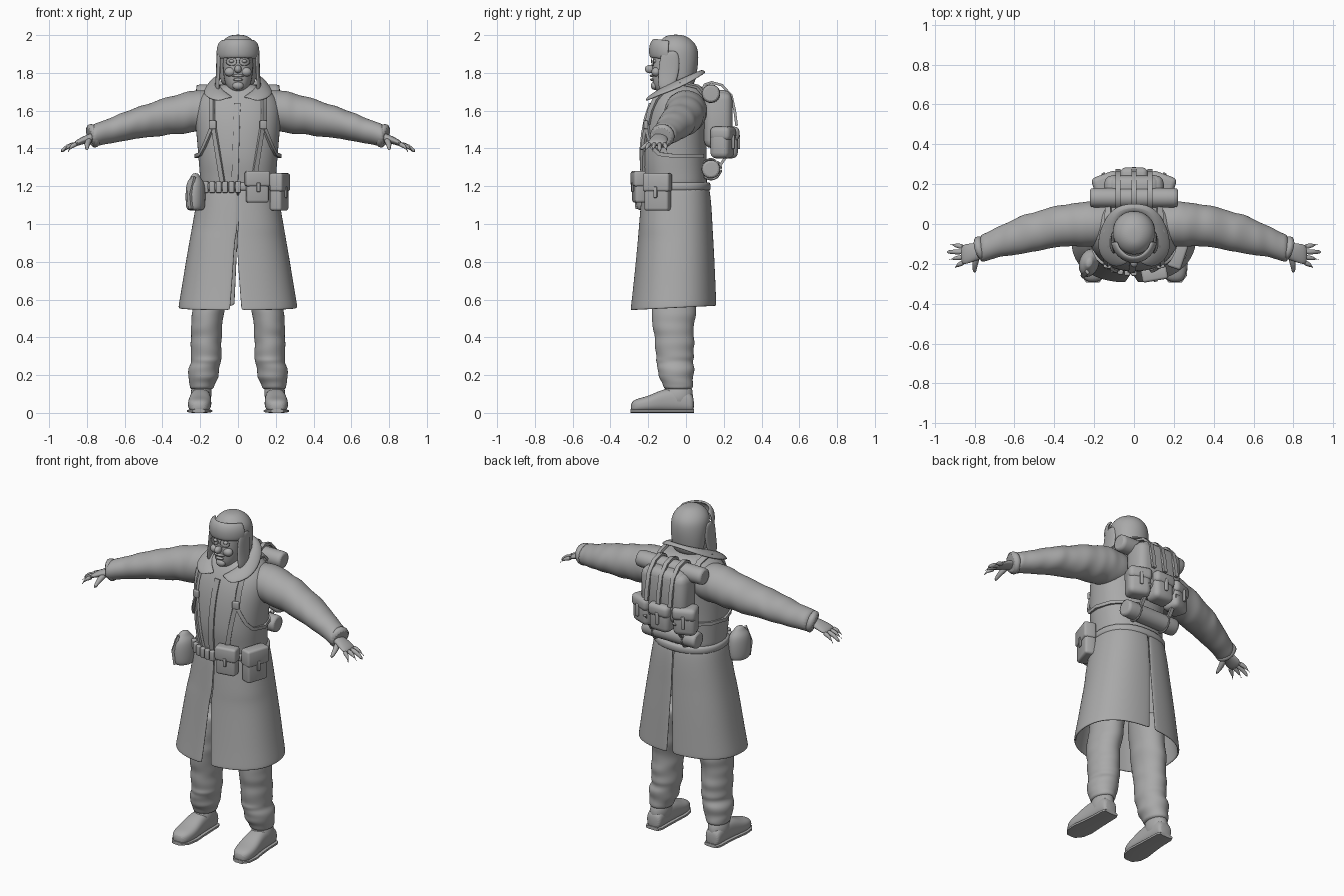
import bpy, bmesh, math, random
from mathutils import Vector as V, Matrix

random.seed(4)
cube = bpy.data.objects.get("Cube")
if cube:
    bpy.data.objects.remove(cube)

grey = bpy.data.materials.new("plain_grey")
grey.use_nodes = True
grey.diffuse_color = (0.4, 0.4, 0.4, 1)
grey.node_tree.nodes["Principled BSDF"].inputs["Base Color"].default_value = (0.4, 0.4, 0.4, 1)
parts = []


def finish(name, bm, mirror=False, smooth=0, thick=0):
    bmesh.ops.recalc_face_normals(bm, faces=bm.faces)
    me = bpy.data.meshes.new(name)
    bm.to_mesh(me)
    bm.free()
    me.materials.append(grey)
    ob = bpy.data.objects.new(name, me)
    bpy.context.collection.objects.link(ob)
    if mirror:
        ob.modifiers.new("mirror", 'MIRROR').use_clip = True
    if thick:
        m = ob.modifiers.new("thickness", 'SOLIDIFY')
        m.thickness, m.offset = thick, 0
    if smooth:
        m = ob.modifiers.new("rounding", 'SUBSURF')
        m.levels = m.render_levels = smooth
    parts.append(ob)
    return ob


def loft(name, sections, n=20, p=2.0, mirror=False, smooth=1, turn=0.0):
    """Skin over sections (centre, half axis u, half axis v)."""
    bm = bmesh.new()
    rings = []
    for c, u, v in sections:
        ring = []
        for i in range(n):
            a = turn + math.tau * i / n
            co, si = math.cos(a), math.sin(a)
            k = (abs(co) ** p + abs(si) ** p) ** (-1 / p)
            ring.append(bm.verts.new(V(c) + V(u) * co * k + V(v) * si * k))
        rings.append(ring)
    for r, q in zip(rings, rings[1:]):
        for i in range(n):
            bm.faces.new((r[i], r[(i + 1) % n], q[(i + 1) % n], q[i]))
    bm.faces.new(rings[0])
    bm.faces.new(rings[-1])
    return finish(name, bm, mirror, smooth)


def upright(rows):
    """Sections from rows (z, centre x, front y, back y, half width)."""
    return [((x, (f + b) / 2, z), (w, 0, 0), (0, (b - f) / 2, 0)) for z, x, f, b, w in rows]


def creased(rows, count, amount):
    """Resample rows evenly and add cloth folds."""
    out = []
    for i in range(count):
        t = i / (count - 1) * (len(rows) - 1)
        k = min(int(t), len(rows) - 2)
        row = [a + (b - a) * (t - k) for a, b in zip(rows[k], rows[k + 1])]
        out.append([row[0]] + [r + random.uniform(-amount, amount) for r in row[1:]])
    return out


def tube(name, pts, radii, mirror=False, n=10):
    secs = []
    for i, pt in enumerate(pts):
        t = (V(pts[min(i + 1, len(pts) - 1)]) - V(pts[max(i - 1, 0)])).normalized()
        u = t.orthogonal().normalized()
        secs.append((pt, u * radii[i], t.cross(u) * radii[i]))
    return loft(name, secs, n, mirror=mirror)


def ribbon(name, pts, width, mirror=False, thick=0.014, hub=(0, -0.05)):
    """Flat strap that faces away from the body axis."""
    secs = []
    for i, pt in enumerate(pts):
        t = (V(pts[min(i + 1, len(pts) - 1)]) - V(pts[max(i - 1, 0)])).normalized()
        out = V((pt[0] - hub[0], pt[1] - hub[1], max(0, (pt[2] - 1.62) * 3)))
        side = t.cross(out).normalized()
        secs.append((pt, side * width * 0.71, t.cross(side) * thick * 0.71))
    return loft(name, secs, 4, mirror=mirror, smooth=0, turn=math.pi / 4)


def patch(name, rows, thick, mirror=False, smooth=2):
    bm = bmesh.new()
    g = [[bm.verts.new(c) for c in r] for r in rows]
    for r, q in zip(g, g[1:]):
        for i in range(len(r) - 1):
            bm.faces.new((r[i], r[i + 1], q[i + 1], q[i]))
    return finish(name, bm, mirror, smooth, thick)


def box(name, c, size, turn=0.0, bevel=0.012, mirror=False):
    bm = bmesh.new()
    bmesh.ops.create_cube(bm, size=1)
    bmesh.ops.scale(bm, vec=size, verts=bm.verts)
    bmesh.ops.bevel(bm, geom=bm.edges[:], offset=bevel, segments=3, profile=0.5, affect='EDGES')
    bm.transform(Matrix.Translation(c) @ Matrix.Rotation(turn, 4, 'Z'))
    return finish(name, bm, mirror)


def ball(name, c, r, mirror=False):
    bm = bmesh.new()
    bmesh.ops.create_uvsphere(bm, u_segments=16, v_segments=10, radius=1)
    bm.transform(Matrix.Translation(c) @ Matrix.Diagonal((*r, 1)))
    return finish(name, bm, mirror)


# Coat body
TORSO = [(1.15, 0, -.225, .115, .2), (1.24, 0, -.225, .11, .2), (1.32, 0, -.24, .11, .208),
         (1.42, 0, -.237, .11, .215), (1.52, 0, -.225, .115, .225), (1.6, 0, -.205, .12, .23),
         (1.66, 0, -.18, .115, .215), (1.71, 0, -.15, .1, .17), (1.745, 0, -.12, .07, .1)]
loft("coat_body", upright(TORSO), 28, 2.3, smooth=2)


def on_coat(x, z, back=False, lift=0.008):
    for lo, hi in zip(TORSO, TORSO[1:]):
        if lo[0] <= z <= hi[0]:
            t = (z - lo[0]) / (hi[0] - lo[0])
            f, b, w = (lo[k] + (hi[k] - lo[k]) * t for k in (2, 3, 4))
            d = max(0, 1 - min(1, abs(x) / w) ** 2.3) ** (1 / 2.3) * (b - f) / 2
            return (x, (f + b) / 2 + (d + lift if back else -d - lift), z)


# Coat skirt with front and back vents
SKIRT = [(1.2, .2, -.225, .118), (1.1, .217, -.235, .13), (.97, .24, -.246, .136), (.94, .245, -.248, .138),
         (.8, .27, -.262, .146), (.66, .292, -.277, .152), (.57, .308, -.288, .156), (.555, .309, -.29, .156)]
for side, label in ((1, "left"), (-1, "right")):
    rows = []
    for z, w, f, b in SKIRT:
        gap = max(0, .97 - z) * .22
        row = []
        for i in range(17):
            a = gap + (math.pi - 1.6 * gap) * i / 16
            s, c = math.sin(a), math.cos(a)
            k = (abs(s) ** 2.4 + abs(c) ** 2.4) ** (-1 / 2.4)
            drop = (1.2 - z) / .65 * .012 * c
            row.append((side * w * s * k - .012 * max(0, c) * (gap > 0), (f + b) / 2 - (b - f) / 2 * c * k, z - drop))
        rows.append(row)
    patch("coat_skirt_" + label, rows, .012)

# Sleeves, hands and fingers
ARM = [(.08, 0, 1.6, .1, .1), (.2, 0, 1.6, .115, .112), (.31, -.005, 1.585, .108, .108), (.42, -.02, 1.56, .102, .097),
       (.54, -.045, 1.535, .098, .085), (.66, -.085, 1.5, .083, .072), (.78, -.128, 1.463, .07, .056)]
HAND = [(.75, -.135, 1.46, .037, .03), (.79, -.14, 1.455, .042, .023), (.84, -.15, 1.435, .053, .019), (.87, -.155, 1.422, .046, .013)]
for name, rows in (("sleeves", creased(ARM, 20, .004)), ("palms", HAND)):
    loft(name, [((x, y, z), (0, a, 0), (0, 0, b)) for x, y, z, a, b in rows], mirror=True, smooth=2)
tube("cuffs", [(.745, -.117, 1.473), (.765, -.122, 1.468), (.79, -.13, 1.46)], [.06, .066, .064], True, 18)
for i, (y, tx, ty) in enumerate([(-.115, .925, -.1), (-.14, .94, -.14), (-.165, .93, -.18), (-.19, .9, -.222)]):
    mid = ((.86 + tx) / 2 + .005, (y + ty) / 2, 1.413)
    tube("fingers_%d" % (i + 1), [(.85, y, 1.425), mid, (tx, ty, 1.38)], [.015, .013, .008], True)
tube("thumbs", [(.785, -.155, 1.45), (.8, -.2, 1.425), (.8, -.247, 1.392)], [.02, .016, .009], True)

# Trousers and boots
LEG = [(.78, .13, -.17, .06, .09), (.6, .15, -.18, .055, .09), (.5, .167, -.177, .05, .087), (.4, .167, -.17, .045, .082),
       (.3, .172, -.16, .042, .083), (.25, .175, -.158, .042, .085), (.18, .182, -.14, .04, .075), (.12, .19, -.115, .035, .058)]
loft("trousers", upright(creased(LEG, 20, .006)), mirror=True, smooth=2)
loft("boot_shafts", upright([(.03, .198, -.12, .04, .055), (.09, .197, -.125, .038, .056), (.16, .19, -.11, .034, .056)]), mirror=True)
FOOT = [(.043, .198, .04, .04), (.02, .198, .055, .05), (-.06, .198, .065, .052), (-.13, .2, .06, .057),
        (-.2, .203, .042, .064), (-.26, .206, .036, .056), (-.293, .207, .026, .03)]
loft("boots", [((x, y, h + .004), (w, 0, 0), (0, 0, h)) for y, x, h, w in FOOT], 20, 2.8, True, 2)
loft("boot_soles", [((x, y, .01), (w + .003, 0, 0), (0, 0, .01)) for y, x, h, w in FOOT], 12, 5, True, 0)

# Head: face, features, fur cap
loft("neck", upright([(1.66, 0, -.15, .03, .085), (1.78, 0, -.13, .03, .075)]))
loft("face", upright([(1.695, 0, -.15, -.03, .03), (1.72, 0, -.172, 0, .06), (1.77, 0, -.18, .02, .076),
                      (1.83, 0, -.18, .03, .08), (1.88, 0, -.175, .03, .08), (1.94, 0, -.16, .03, .07)]), 20, 2.3, smooth=2)
ball("nose", (0, -.192, 1.82), (.019, .026, .022))
ball("cheeks", (.042, -.158, 1.805), (.03, .025, .025), True)
ball("upper_lip", (0, -.178, 1.785), (.034, .014, .008))
ball("lower_lip", (0, -.176, 1.764), (.026, .014, .008))
ball("chin", (0, -.166, 1.732), (.03, .02, .022))
ball("eyes", (.033, -.165, 1.862), (.014, .014, .01), True)
rim = [(.035 + .029 * math.cos(a), -.183 + .012 * abs(math.cos(a / 2)) ** 2, 1.86 + .023 * math.sin(a))
       for a in [math.tau * i / 16 for i in range(17)]]
tube("spectacle_rims", rim, [.003] * 17, True, 6)
loft("cap", upright([(1.72, 0, -.075, .04, .085), (1.78, 0, -.1, .055, .098), (1.85, 0, -.12, .066, .106),
                     (1.91, 0, -.155, .067, .109), (1.95, 0, -.155, .055, .1), (1.985, 0, -.125, .02, .07),
                     (2.003, 0, -.09, -.02, .03)]), 24, smooth=2)
arc = [-1.35 + 2.7 * i / 12 for i in range(13)]
patch("cap_front_flap", [[(r * math.sin(a), -.065 - (r + .012) * math.cos(a), z + .012 * math.cos(a)) for a in arc]
      for z, r in ((1.868, .106), (1.89, .113), (1.93, .113), (1.958, .1), (1.965, .085))], .014)
patch("ear_flaps", [[(x - .012, f, z), (x, (f + b) / 2, z), (x - .004, b, z)] for z, x, f, b in
      ((1.92, .108, -.13, -.04), (1.85, .108, -.145, -.03), (1.78, .11, -.15, -.04), (1.73, .116, -.15, -.06), (1.695, .112, -.13, -.085))],
      .018, True)

# Collar and front closure
INNER = [(.012, -.19, 1.665), (.085, -.15, 1.705), (.105, -.05, 1.755), (.08, .04, 1.79), (0, .068, 1.795)]
OUTER = [(.095, -.225, 1.642), (.19, -.16, 1.675), (.178, -.03, 1.72), (.11, .09, 1.79), (0, .108, 1.808)]
middle = [(V(a) + V(b)) / 2 + V((0, 0, .015)) for a, b in zip(INNER, OUTER)]
patch("collar", [INNER, middle, OUTER], .014, True)
ribbon("coat_placket", [on_coat(-.005 - .03 * (1.62 - z), z, lift=.002) for z in (1.64, 1.56, 1.48, 1.4, 1.3, 1.22)], .035, thick=.01)

# Belt and shoulder harness
loft("belt", upright([(z, 0, -.24, .13, .212) for z in (1.17, 1.182, 1.213, 1.225)]), 32, 2.3)
ribbon("shoulder_straps", [(.13, .12, 1.66), (.13, .06, 1.727), (.135, -.03, 1.748), (.138, -.11, 1.715)]
       + [on_coat(.138, z) for z in (1.66, 1.6, 1.53)], .03, True)
ribbon("belt_straps", [on_coat(.132 - .16 * (1.53 - z), z) for z in (1.53, 1.46, 1.38, 1.3, 1.22)], .026, True)
ribbon("side_straps", [on_coat(x, z) for x, z in ((.13, 1.53), (.155, 1.47), (.18, 1.41), (.2, 1.37))]
       + [(.222, -.06, 1.36), on_coat(.19, 1.36, True), on_coat(.13, 1.36, True)], .02, True)
box("strap_buckles", on_coat(.134, 1.525, lift=.014), (.04, .018, .045), .2, .006, True)


# Pouches on the belt
def pouch(name, c, size, turn):
    w, d, h = size
    box(name, c, size, turn, .014)
    r = Matrix.Rotation(turn, 3, 'Z')
    box(name + "_flap", V(c) + r @ V((0, -.004, h * .27)), (w + .012, d + .006, h * .5), turn, .013)
    box(name + "_tab", V(c) + r @ V((0, -d / 2 - .006, 0)), (.02, .012, h * .3), turn, .004)


pouch("map_pouch", (.102, -.248, 1.195), (.118, .06, .165), .17)
pouch("hip_pouch", (.218, -.15, 1.168), (.135, .066, .195), 1.25)
loft("canteen", [((-.225, -.195, z), (.048 * k, -.02 * k, 0), (.025 * k, .07 * k, 0)) for z, k in
     ((1.07, .75), (1.085, .95), (1.16, 1), (1.22, .9), (1.245, .5), (1.27, .3))], smooth=2)
ribbon("canteen_strap", [(-.25, -.255, 1.08), (-.258, -.262, 1.16), (-.235, -.24, 1.25)], .022)
for i in range(6):
    x = -.17 + i * .034
    box("cartridge_pouch_%d" % (i + 1), on_coat(x, 1.195, lift=.022), (.029, .026, .06), x * 2.2, .006)

# Backpack
box("pack_body", (0, .17, 1.55), (.3, .15, .3), 0, .045)
box("pack_lid", (0, .178, 1.66), (.26, .13, .1), 0, .045)
for i, x in enumerate((-.135, 0, .135)):
    turn = -x * 2.6
    y = .222 - abs(x) * .22
    box("pack_pocket_%d" % (i + 1), (x, y, 1.43), (.132, .105, .165), turn, .03)
    box("pocket_flap_%d" % (i + 1), (x, y + .005, 1.478), (.138, .112, .075), turn, .025)
    box("pocket_tab_%d" % (i + 1), (x * 1.14, y + .058, 1.435), (.02, .014, .075), turn, .005)
for name, z, half in (("upper_bedroll", 1.69, .222), ("lower_bedroll", 1.29, .18)):
    tube(name, [(x * half, .132, z) for x in (-1, -.97, -.5, .5, .97, 1)], [.046, .05, .05, .05, .05, .046], n=20)
for i, x in enumerate((-.08, 0, .08)):
    ribbon("pack_strap_%d" % (i + 1), [(x, .082, 1.7), (x, .1, 1.738), (x, .135, 1.75), (x, .19, 1.735), (x, .24, 1.68),
                                       (x, .258, 1.6), (x, .268, 1.52)], .024, hub=(x, .05))
for x in (-.1, .1):
    loop = [(x, .132 + .055 * math.cos(a), 1.29 + .055 * math.sin(a)) for a in [math.tau * i / 16 for i in range(17)]]
    tube("bedroll_tie", loop, [.007] * 17, n=6)
    ribbon("hanging_tie", [(x, .18, 1.31), (x, .215, 1.36), (x, .255, 1.42)], .02, hub=(x, .05))

# Smooth shading with sharp corners kept
for ob in bpy.context.selected_objects:
    ob.select_set(False)
for ob in parts:
    ob.select_set(True)
bpy.context.view_layer.objects.active = parts[0]
bpy.ops.object.shade_smooth_by_angle(angle=math.radians(50))
